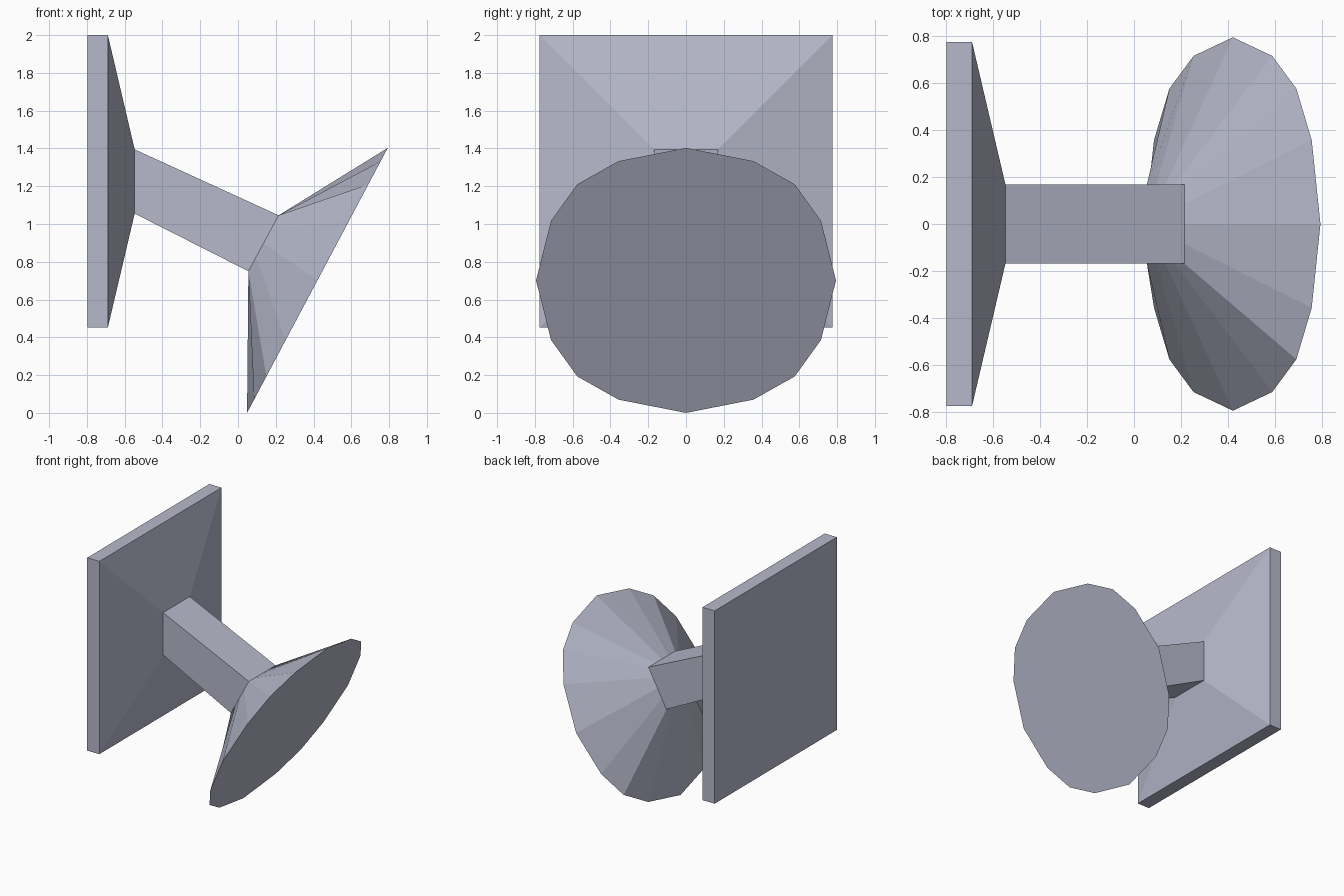
import bpy, bmesh, math
from mathutils import Vector

if "Cube" in bpy.data.objects:
    bpy.data.objects.remove(bpy.data.objects["Cube"])

grey = bpy.data.materials.new("lavender grey")
grey.diffuse_color = (0.47, 0.485, 0.60, 1)
grey.use_nodes = True
grey.node_tree.nodes["Principled BSDF"].inputs["Base Color"].default_value = grey.diffuse_color


def square_ring(low, high, half, cuts=1):
    """Rectangle from its low and high (x, z) edges, each side split into `cuts`."""
    a, b = Vector((low[0], 0, low[1])), Vector((high[0], 0, high[1]))
    y = Vector((0, half, 0))
    corners = [a - y, a + y, b + y, b - y]
    return [corners[i].lerp(corners[(i + 1) % 4], k / cuts)
            for i in range(4) for k in range(cuts)]


def loft(name, rings, cap_start=False, cap_end=False):
    """Skin a list of matching rings with flat quads."""
    bm = bmesh.new()
    loops = [[bm.verts.new(p) for p in ring] for ring in rings]
    n = len(loops[0])
    for r, s in zip(loops, loops[1:]):
        for i in range(n):
            j = (i + 1) % n
            bm.faces.new((r[i], r[j], s[j], s[i]))
    if cap_start:
        bm.faces.new(loops[0][::-1])
    if cap_end:
        bm.faces.new(loops[-1])
    mesh = bpy.data.meshes.new(name)
    bm.to_mesh(mesh)
    bm.free()
    mesh.materials.append(grey)
    obj = bpy.data.objects.new(name, mesh)
    bpy.context.collection.objects.link(obj)
    return obj


# Wall plate with its tapered face
loft("wall_plate", [
    square_ring((-0.797, 0.452), (-0.797, 2.0), 0.775),
    square_ring((-0.689, 0.452), (-0.689, 2.0), 0.775),
    square_ring((-0.547, 1.055), (-0.547, 1.395), 0.169),
], cap_start=True)

# Sloping square arm
arm_low, arm_high = (0.055, 0.75), (0.215, 1.046)
loft("arm", [
    square_ring((-0.547, 1.055), (-0.547, 1.395), 0.169),
    square_ring(arm_low, arm_high, 0.169),
])

# Flared round head: the split square opens out to a 16-sided tilted disc
bottom, top = Vector((0.048, 0, 0)), Vector((0.793, 0, 1.403))
centre, up = (bottom + top) / 2, (top - bottom) / 2
side = Vector((0, 0.794, 0))
rim = []
for i in range(16):
    a = math.radians(-135 + 22.5 * i)     # starts at the low -y corner
    # points between the axes and diagonals sit at (0.45, 0.90); diagonals bulge
    c, s = math.cos(a), math.sin(a)
    if i % 2:
        c, s = (math.copysign(0.9 if abs(v) > 0.5 else 0.45, v) for v in (c, s))
    elif i % 4 == 0:
        c, s = math.copysign(0.725, c), math.copysign(0.725, s)
    rim.append(centre + side * c + up * s)
loft("flared_head", [square_ring(arm_low, arm_high, 0.169, 4), rim], cap_end=True)
